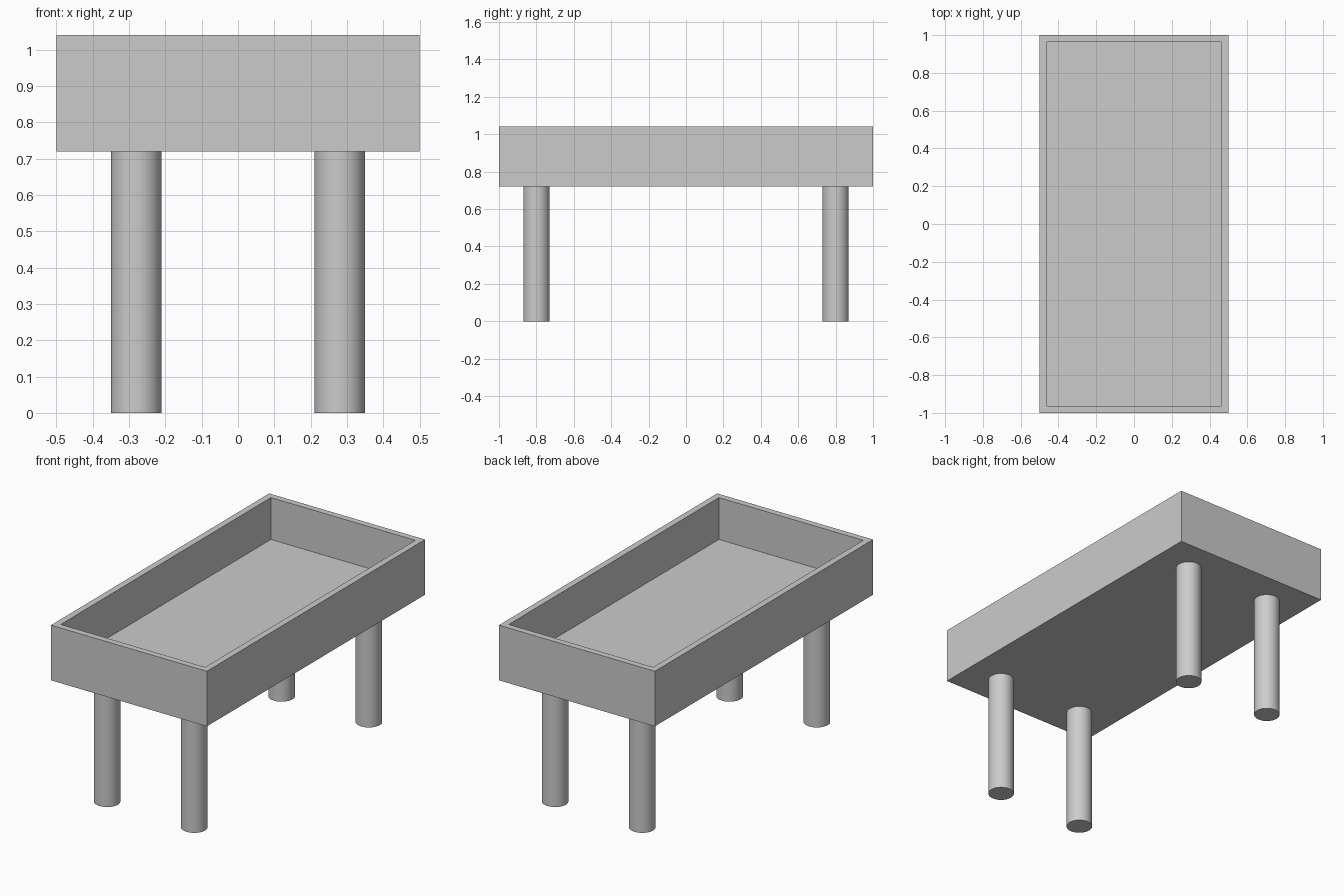
import bpy
import bmesh
from mathutils import Matrix, Vector

if "Cube" in bpy.data.objects:
    bpy.data.objects.remove(bpy.data.objects["Cube"])

BASE, TOP, FLOOR = 0.72, 1.04, 0.797
WALL = 0.037

# Open tray: box with its top inset and pushed down to the inner floor
bm = bmesh.new()
size = Matrix.Diagonal((1.0, 2.0, TOP - BASE, 1.0))
bmesh.ops.create_cube(bm, size=1.0, matrix=Matrix.Translation((0, 0, (TOP + BASE) / 2)) @ size)
bm.normal_update()
top = max(bm.faces, key=lambda f: f.calc_center_median().z)
bmesh.ops.inset_region(bm, faces=[top], thickness=WALL, use_even_offset=True)
walls = bmesh.ops.extrude_discrete_faces(bm, faces=[top])
bmesh.ops.translate(bm, verts=walls["faces"][0].verts[:], vec=Vector((0, 0, FLOOR - TOP)))
bmesh.ops.recalc_face_normals(bm, faces=bm.faces[:])
mesh = bpy.data.meshes.new("tray")
bm.to_mesh(mesh)
bm.free()
bpy.context.collection.objects.link(bpy.data.objects.new("tray", mesh))

# Four round legs
for y, end in ((-0.8, "front"), (0.8, "back")):
    for x, side in ((-0.28, "left"), (0.28, "right")):
        bpy.ops.mesh.primitive_cylinder_add(vertices=32, radius=0.07, depth=BASE,
                                            location=(x, y, BASE / 2))
        bpy.context.object.name = f"{end}_{side}_leg"
        bpy.ops.object.shade_smooth_by_angle()
